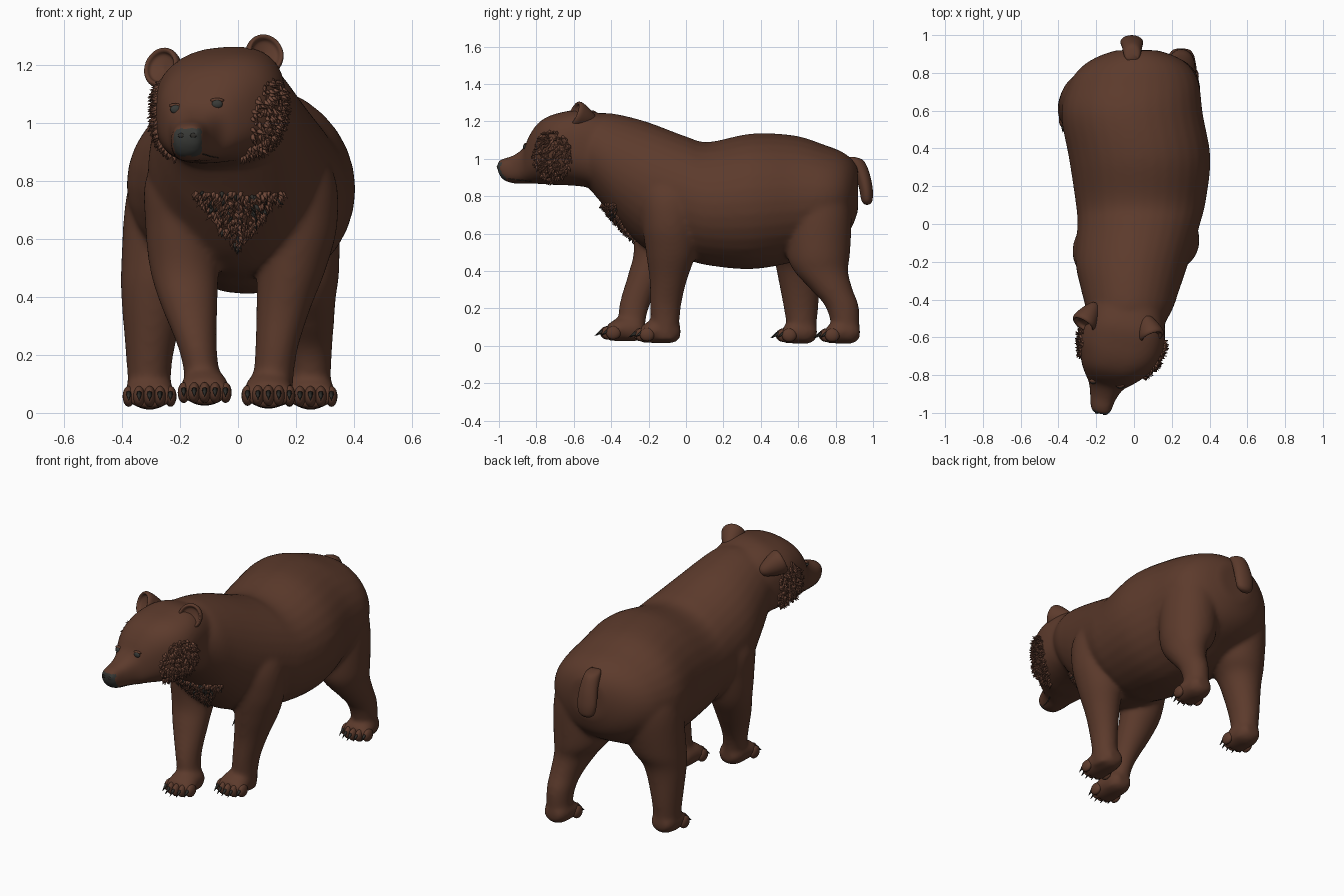
import bpy, bmesh, math, random
from mathutils import Vector, Matrix
from mathutils.bvhtree import BVHTree

random.seed(4)
if "Cube" in bpy.data.objects:
    bpy.data.objects.remove(bpy.data.objects["Cube"])


def material(name, rgb):
    m = bpy.data.materials.new(name)
    m.use_nodes = True
    m.diffuse_color = (*rgb, 1)
    m.node_tree.nodes["Principled BSDF"].inputs["Base Color"].default_value = (*rgb, 1)
    return m


FUR = material("brown fur", (.108, .043, .025))
TUFT = material("tuft brown", (.16, .066, .041))
DARK = material("dark claw", (.03, .028, .024))
NOSE = material("nose grey", (.04, .042, .038))


def finish(bm, name, mat, smooth=True):
    bmesh.ops.recalc_face_normals(bm, faces=bm.faces)
    mesh = bpy.data.meshes.new(name)
    bm.to_mesh(mesh)
    bm.free()
    mesh.materials.append(mat)
    for p in mesh.polygons:
        p.use_smooth = smooth
    ob = bpy.data.objects.new(name, mesh)
    bpy.context.collection.objects.link(ob)
    return ob


def refine(rows, steps=5):
    """Catmull-Rom interpolation of section rows."""
    out = []
    for i in range(len(rows) - 1):
        quad = [rows[max(i - 1, 0)], rows[i], rows[i + 1], rows[min(i + 2, len(rows) - 1)]]
        for s in range(steps):
            t = s / steps
            out.append([b + t / 2 * (c - a + t * (2 * a - 5 * b + 4 * c - d + t * (3 * (b - c) + d - a)))
                        for a, b, c, d in zip(*quad)])
    return out + [list(rows[-1])]


def loft(bm, rows, place, sides=32):
    rings = []
    for row in refine(rows):
        angles = [math.tau * k / sides for k in range(sides)]
        rings.append([bm.verts.new(place(row, math.cos(a), math.sin(a))) for a in angles])
    for a, b in zip(rings, rings[1:]):
        for k in range(sides):
            n = (k + 1) % sides
            bm.faces.new((a[k], a[n], b[n], b[k]))
    bm.faces.new(rings[0])
    bm.faces.new(rings[-1])


def along(turn=0, roll=0, square=1):
    """Rows of y, centre x, top z, bottom z, half width."""
    def place(r, c, s):
        y, cx, top, low, rx = r
        c, s = (math.copysign(abs(v) ** square, v) for v in (c, s))
        return (cx + rx * c, y + turn * rx * c, (top + low) / 2 + (top - low) / 2 * s + roll * rx * c)
    return place


def upright(r, c, s):
    """Rows of z, centre x, centre y, half width, half depth."""
    return (r[1] + r[3] * c, r[2] + r[4] * s, r[0])


def blob(bm, centre, size):
    m = Matrix.Translation(centre) @ Matrix.Diagonal((*size, 1))
    bmesh.ops.create_uvsphere(bm, u_segments=16, v_segments=10, radius=1, matrix=m)


def spike(bm, base, direction, radius, length, sides):
    rot = Vector(direction).to_track_quat('Z', 'Y').to_matrix().to_4x4()
    m = Matrix.Translation(base) @ rot @ Matrix.Translation((0, 0, length / 2))
    bmesh.ops.create_cone(bm, cap_ends=True, segments=sides, radius1=radius,
                          radius2=radius * .1, depth=length, matrix=m)


# torso, from neck to rump
skin = bmesh.new()
loft(skin, [(-.55, -.045, 1.22, .88, .195), (-.45, -.025, 1.245, .76, .23), (-.35, -.02, 1.235, .64, .26),
            (-.2, -.01, 1.195, .51, .3), (0, .025, 1.12, .46, .325), (.12, .035, 1.09, .43, .345),
            (.35, .03, 1.135, .41, .375), (.58, -.01, 1.125, .45, .375), (.74, 0, 1.075, .52, .345),
            (.83, .01, 1.04, .57, .29), (.885, .015, 1, .63, .21), (.92, .015, .95, .72, .11)], along())
# head, turned and tilted a little to its right
loft(skin, [(-.42, -.03, 1.23, .82, .19), (-.54, -.05, 1.262, .85, .215), (-.64, -.068, 1.25, .86, .222),
            (-.72, -.085, 1.228, .862, .2), (-.78, -.11, 1.19, .867, .165), (-.825, -.13, 1.13, .867, .125),
            (-.86, -.148, 1.062, .868, .09), (-.92, -.165, 1.018, .868, .067),
            (-.97, -.174, 1.003, .882, .057), (-.995, -.177, .992, .91, .048),
            (-1.006, -.178, .98, .94, .038)], along(-.2, .08, .78))
# front legs
loft(skin, [(.03, .115, -.11, .07, .07), (.2, .13, -.11, .072, .082), (.35, .155, -.095, .092, .1),
            (.5, .185, -.08, .12, .135), (.65, .203, -.085, .14, .15), (.82, .188, -.085, .145, .16),
            (1, .13, -.09, .1, .11)], upright)
loft(skin, [(.04, -.11, -.29, .065, .065), (.2, -.135, -.28, .064, .08), (.38, -.17, -.21, .1, .1),
            (.5, -.185, -.165, .12, .115), (.65, -.19, -.15, .13, .14), (.82, -.18, -.14, .135, .16),
            (1, -.12, -.13, .08, .09)], upright)
# hind legs
loft(skin, [(.03, .25, .86, .065, .065), (.2, .25, .838, .074, .088), (.3, .243, .78, .088, .112),
            (.4, .222, .722, .116, .145), (.5, .195, .708, .155, .17), (.72, .185, .71, .16, .175),
            (.88, .16, .71, .14, .15), (1, .12, .7, .08, .09)], upright)
loft(skin, [(.03, -.305, .62, .07, .07), (.2, -.305, .615, .082, .092), (.4, -.285, .605, .118, .12),
            (.52, -.245, .62, .158, .155), (.75, -.215, .645, .17, .175), (.88, -.18, .65, .15, .15),
            (1, -.14, .65, .08, .09)], upright)

# feet, toes and claws
FEET = {"front_left": (.105, -.27, -.03, .015), "front_right": (-.115, -.45, -.22, .025),
        "hind_left": (.25, .72, .93, .012), "hind_right": (-.305, .49, .7, .012)}
for name, (x, front, back, z) in FEET.items():
    loft(skin, [(back, x, z + .09, z + .03, .045), (back - .04, x, z + .13, z, .072),
                (front + .09, x, z + .125, z, .084), (front + .025, x, z + .085, z + .003, .082)], along())
    toes, claws = bmesh.new(), bmesh.new()
    for i in range(-2, 3):
        tip = Vector((x + i * .036, front + .03 + .008 * i * i, z + .045))
        blob(toes, tip, (.021, .04, .036))
        spike(claws, tip + Vector((0, -.03, .01)), (0, -1, -.65), .01, .045, 8)
    finish(toes, name + "_toes", FUR)
    finish(claws, name + "_claws", DARK)

# fuse the parts into one smooth skin
body = finish(skin, "body", FUR)
fuse = body.modifiers.new("fuse", 'REMESH')
fuse.mode, fuse.voxel_size, fuse.use_smooth_shade = 'VOXEL', .011, True
soften = body.modifiers.new("soften", 'SMOOTH')
soften.factor, soften.iterations = .5, 18
graph = bpy.context.evaluated_depsgraph_get()
fused = bpy.data.meshes.new_from_object(body.evaluated_get(graph))
body.modifiers.clear()
body.data = fused
surface = BVHTree.FromPolygons([v.co for v in fused.vertices], [p.vertices for p in fused.polygons])

# nose pad: the forward faces of the muzzle tip
fused.materials.append(NOSE)
for p in fused.polygons:
    c = p.center
    if c.y < -.9 and p.normal.y < -.4 and abs(c.x + .174) < .048 and .886 < c.z < .978:
        p.material_index = 1
nostrils = bmesh.new()
for side in (-1, 1):
    spot = surface.ray_cast(Vector((-.175 + side * .021, -2, .957)), Vector((0, 1, 0)))[0]
    blob(nostrils, spot, (.011, .004, .008))
finish(nostrils, "nostrils", DARK)

# tail
tail = bmesh.new()
loft(tail, [(1.01, -.01, .88, .03, .02), (.99, -.01, .905, .045, .045), (.92, -.01, .942, .054, .04),
            (.84, -.012, .962, .06, .036), (.785, -.012, .967, .052, .031), (.762, -.012, .968, .034, .02),
            (.754, -.012, .968, .008, .005)], upright)
finish(tail, "tail", FUR)

# cupped ears with long backs that run into the head
CUP = [(.001, .13), (.028, .11), (.052, .06), (.066, .015), (.067, -.006), (.06, -.016), (.052, -.012),
       (.042, .004), (.001, .014)]
for name, pos, turn in (("right_ear", (-.262, -.52, 1.19), (-.38, -.15, -.5)),
                        ("left_ear", (.092, -.588, 1.236), (-.38, .15, .3))):
    ear = bmesh.new()
    loft(ear, CUP, lambda r, c, s: (r[0] * c, r[1], r[0] * s * 1.08))
    ob = finish(ear, name, FUR)
    ob.location = pos
    ob.rotation_euler = turn

# eyes with lids
for name, x, z in (("right_eye", -.215, 1.047), ("left_eye", -.072, 1.065)):
    spot = surface.ray_cast(Vector((x, -2, z)), Vector((0, 1, 0)))[0]
    eye, lid = bmesh.new(), bmesh.new()
    blob(eye, spot, (.019, .009, .015))
    blob(lid, spot + Vector((0, .007, .013)), (.024, .01, .008))
    finish(eye, name, NOSE)
    finish(lid, name + "_lid", FUR)

# mouth line
mouth = bmesh.new()
for side in (-1, 1):
    for i in range(14):
        y = -.945 + i * .009
        hit = surface.ray_cast(Vector((side, y, .893 - i * .001)), Vector((-side, 0, 0)))[0]
        blob(mouth, hit, (.002, .007, .002))
finish(mouth, "mouth_line", DARK)


def tuft(bm, start, ray):
    hit, normal = surface.ray_cast(Vector(start), Vector(ray))[:2]
    if hit:
        jitter = Vector((random.uniform(-.5, .5), random.uniform(-.5, .5), random.uniform(-.8, -.1)))
        spike(bm, hit - normal * .006, normal * .7 + jitter, .01, random.uniform(.024, .036), 6)


# shaggy cheeks
for name, side, mid in (("left_cheek_fur", 1, -.715), ("right_cheek_fur", -1, -.605)):
    fur = bmesh.new()
    for i in range(270):
        a, r = random.uniform(0, math.tau), math.sqrt(random.random())
        tuft(fur, (side, mid + .1 * r * math.cos(a), 1.015 + .135 * r * math.sin(a)), (-side, 0, 0))
    finish(fur, name, TUFT)

# shaggy chest, a triangle pointing down with a few dark hairs
for name, count, mat in (("chest_fur", 270, TUFT), ("chest_dark_hairs", 45, DARK)):
    fur = bmesh.new()
    for i in range(count):
        h = math.sqrt(random.random())
        tuft(fur, (random.uniform(-.16, .16) * h, -2, .56 + .2 * h), (0, 1, 0))
    finish(fur, name, mat)
